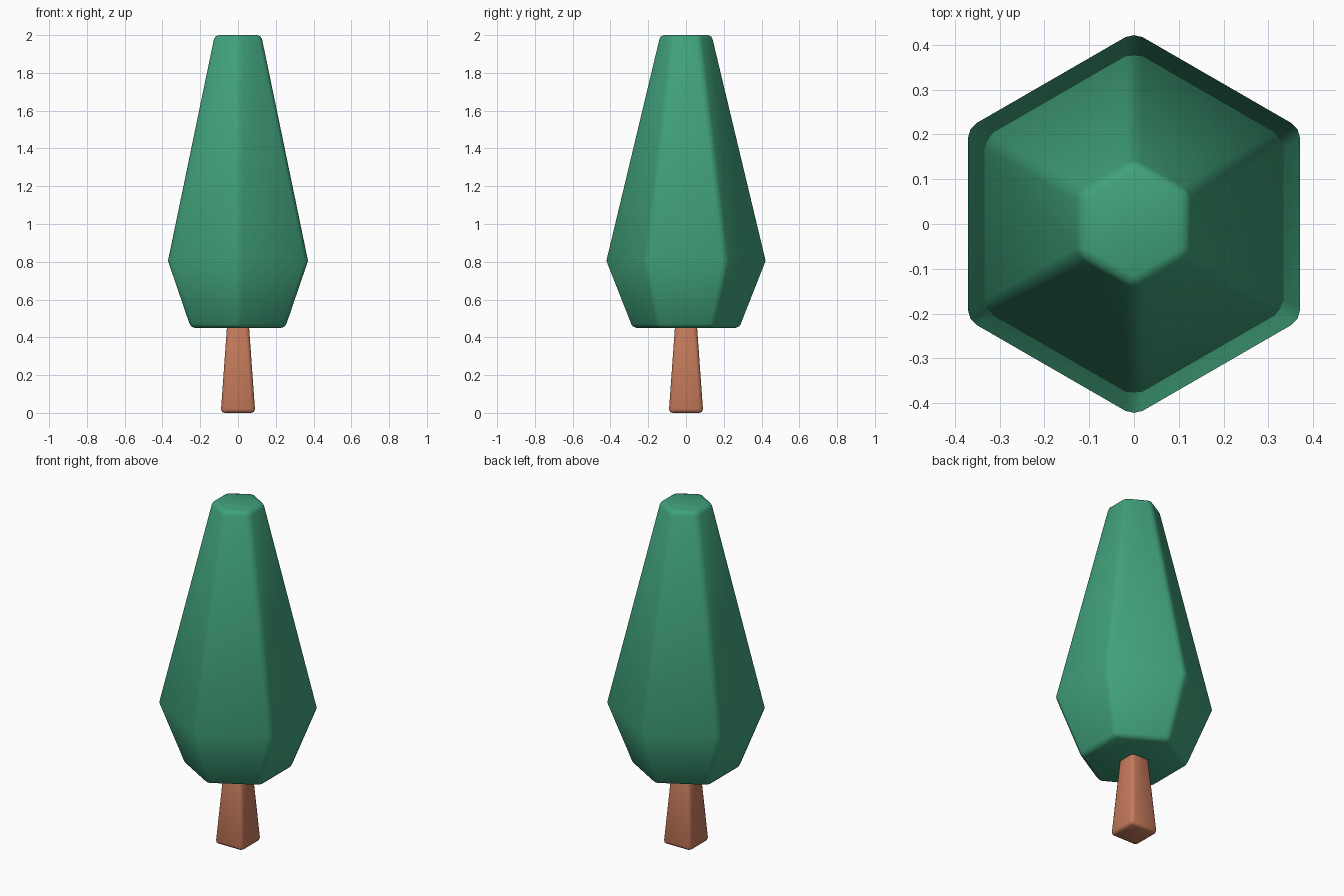
import bpy, bmesh, math

if "Cube" in bpy.data.objects:
    bpy.data.objects.remove(bpy.data.objects["Cube"])


def material(name, rgb):
    m = bpy.data.materials.new(name)
    m.diffuse_color = (*rgb, 1)
    m.use_nodes = True
    m.node_tree.nodes["Principled BSDF"].inputs["Base Color"].default_value = m.diffuse_color
    return m


def ring_solid(name, sides, start, rings, bevel, sharp_z, mat):
    """Stack of regular polygons (radius, z), capped, with rounded edges."""
    bm = bmesh.new()
    loops = []
    for r, z in rings:
        angles = [start + 2 * math.pi * i / sides for i in range(sides)]
        loops.append([bm.verts.new((r * math.cos(a), r * math.sin(a), z)) for a in angles])
    for lo, hi in zip(loops, loops[1:]):
        for i in range(sides):
            j = (i + 1) % sides
            bm.faces.new((lo[i], lo[j], hi[j], hi[i]))
    bm.faces.new(loops[0][::-1])
    bm.faces.new(loops[-1])
    # Round every edge except those of the widest ring
    edges = [e for e in bm.edges
             if not all(abs(v.co.z - sharp_z) < 1e-4 for v in e.verts)]
    bmesh.ops.bevel(bm, geom=edges, offset=bevel, offset_type='OFFSET',
                    segments=2, profile=0.5, affect='EDGES', clamp_overlap=True)
    bmesh.ops.recalc_face_normals(bm, faces=bm.faces[:])
    for f in bm.faces:
        f.smooth = True
    me = bpy.data.meshes.new(name)
    bm.to_mesh(me)
    bm.free()
    me.materials.append(mat)
    ob = bpy.data.objects.new(name, me)
    bpy.context.collection.objects.link(ob)
    return ob


green = material("leaf green", (0.052, 0.36, 0.198))
brown = material("bark brown", (0.56, 0.195, 0.105))

# Six-sided foliage, corners on the y axis
ring_solid("foliage", 6, math.pi / 2,
           [(0.288, 0.45), (0.428, 0.805), (0.142, 2.0)], 0.022, 0.805, green)

# Square tapered trunk
s = math.sqrt(2)
ring_solid("trunk", 4, math.pi / 4,
           [(0.091 * s, 0.0), (0.054 * s, 0.52)], 0.02, -1, brown)
